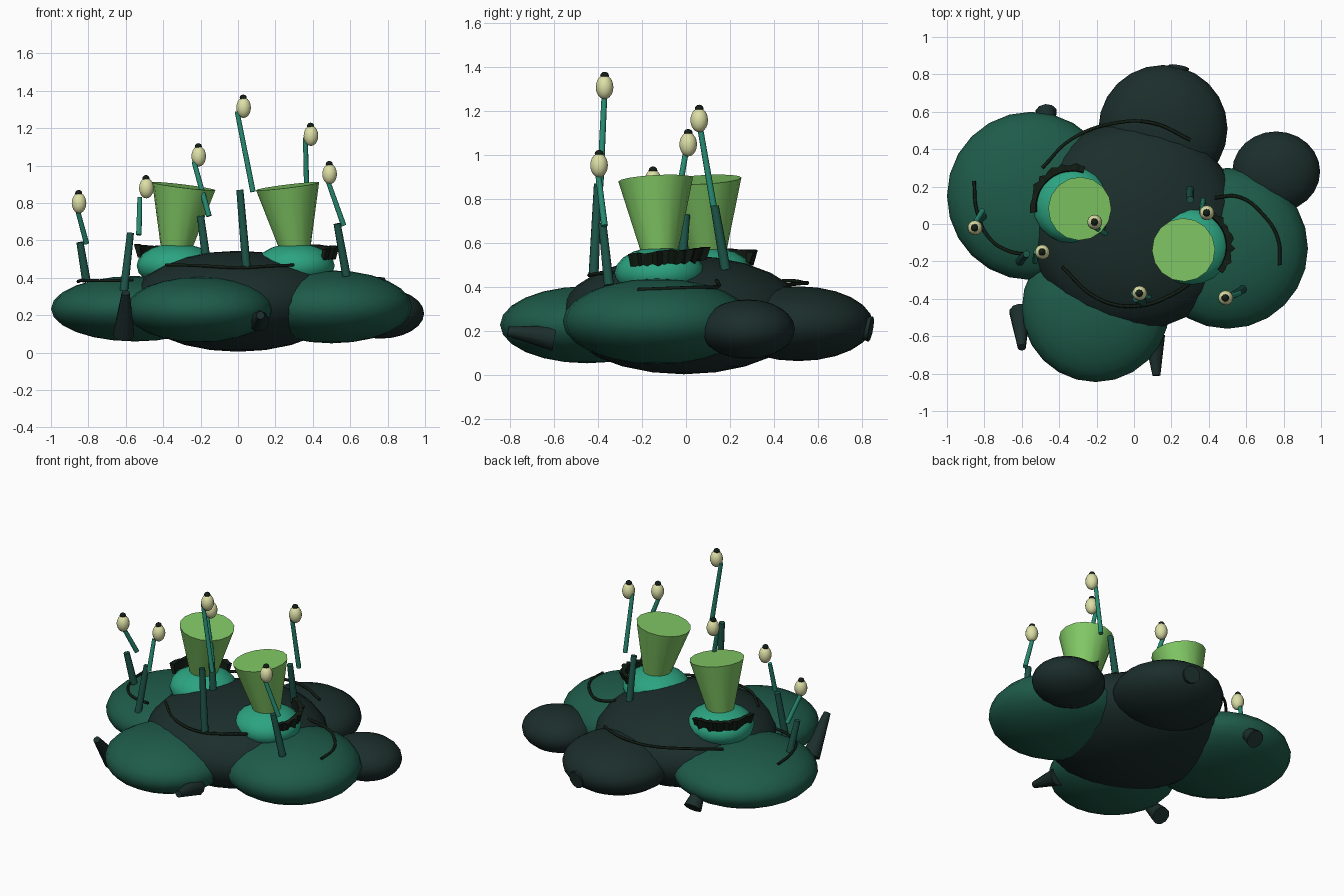
import bpy, bmesh, math, random
from mathutils import Vector

if "Cube" in bpy.data.objects:
    bpy.data.objects.remove(bpy.data.objects["Cube"])

random.seed(4)


def mat(name, rgb):
    m = bpy.data.materials.new(name)
    m.diffuse_color = (*rgb, 1)
    m.use_nodes = True
    m.node_tree.nodes["Principled BSDF"].inputs["Base Color"].default_value = m.diffuse_color
    return m


DARK = mat("dark_slime", (0.011, 0.027, 0.024))
GREEN = mat("green_slime", (0.013, 0.105, 0.066))
TEAL = mat("teal_dome", (0.025, 0.37, 0.22))
STALK_LOW = mat("stalk_lower", (0.012, 0.09, 0.065))
STALK_UP = mat("stalk_upper", (0.02, 0.26, 0.17))
CUP = mat("cup_green", (0.22, 0.58, 0.13))
EYE = mat("eye_cream", (0.72, 0.74, 0.38))
BLACK = mat("black", (0.006, 0.012, 0.007))


def finish(ob, name, m, angle=40):
    ob.name = name
    ob.data.materials.append(m)
    bpy.ops.object.shade_smooth_by_angle(angle=math.radians(angle))
    return ob


def ellipsoid(name, c, r, m, seg=24, rings=12):
    bpy.ops.mesh.primitive_uv_sphere_add(segments=seg, ring_count=rings, location=c)
    ob = bpy.context.object
    ob.scale = r
    bpy.ops.object.transform_apply(location=False, rotation=False, scale=True)
    return finish(ob, name, m, 60)


def rod(name, a, b, r1, r2, m, sides=12):
    a, b = Vector(a), Vector(b)
    d = b - a
    bpy.ops.mesh.primitive_cone_add(vertices=sides, radius1=r1, radius2=r2,
                                    depth=d.length, location=(a + b) / 2)
    ob = bpy.context.object
    ob.rotation_euler = d.to_track_quat('Z', 'Y').to_euler()
    return finish(ob, name, m)


def vein(name, pts):
    cu = bpy.data.curves.new(name, 'CURVE')
    cu.dimensions = '3D'
    cu.bevel_depth = 0.009
    cu.bevel_resolution = 1
    cu.resolution_u = 6
    cu.use_fill_caps = True
    sp = cu.splines.new('BEZIER')
    sp.bezier_points.add(len(pts) - 1)
    for bp, p in zip(sp.bezier_points, pts):
        bp.co = p
        bp.handle_left_type = bp.handle_right_type = 'AUTO'
    ob = bpy.data.objects.new(name, cu)
    bpy.context.collection.objects.link(ob)
    cu.materials.append(BLACK)


def jagged_band(name, c, a0, a1, z0, z1):
    # ragged ridge wrapped around the outside of a dome
    bm = bmesh.new()
    n, prev = 18, None
    for i in range(n + 1):
        t = i / n
        a = math.radians(a0 + (a1 - a0) * t)
        zm = z0 + (z1 - z0) * t
        lo = zm - 0.025 - random.uniform(0, 0.02)
        hi = zm + 0.02 + random.uniform(0, 0.01)
        ro = 0.228 + random.uniform(-0.01, 0.015)
        ring = [bm.verts.new((c[0] + r * math.cos(a), c[1] + r * math.sin(a), z))
                for r, z in ((0.19, lo), (ro - 0.02, lo), (ro, hi), (0.195, hi))]
        if prev:
            for k in range(4):
                bm.faces.new((prev[k], prev[(k + 1) % 4], ring[(k + 1) % 4], ring[k]))
        else:
            bm.faces.new(ring)
        prev = ring
    bm.faces.new(prev[::-1])
    bmesh.ops.recalc_face_normals(bm, faces=bm.faces)
    me = bpy.data.meshes.new(name)
    bm.to_mesh(me)
    bm.free()
    me.materials.append(BLACK)
    bpy.context.collection.objects.link(bpy.data.objects.new(name, me))


# Main body and surrounding lobes
ellipsoid("body", (0, -0.01, 0.275), (0.57, 0.56, 0.27), DARK)
ellipsoid("left_lobe", (-0.55, 0.15, 0.235), (0.45, 0.45, 0.175), GREEN)
ellipsoid("front_lobe", (-0.205, -0.45, 0.23), (0.395, 0.395, 0.175), GREEN)
ellipsoid("right_lobe", (0.50, -0.13, 0.245), (0.43, 0.43, 0.195), GREEN)
ellipsoid("back_lobe", (0.155, 0.51, 0.235), (0.345, 0.34, 0.17), DARK)
ellipsoid("small_lobe", (0.76, 0.28, 0.21), (0.235, 0.215, 0.135), DARK)

# Short flared feet below the lobes: wide end, narrow end
feet = [((-0.61, -0.47, 0.10), (-0.60, -0.66, 0.32)),
        ((0.11, -0.60, 0.17), (0.12, -0.81, 0.20)),
        ((-0.47, 0.60, 0.12), (-0.46, 0.46, 0.26)),
        ((0.24, 0.84, 0.21), (0.20, 0.62, 0.25)),
        ((0.66, 0.27, 0.10), (0.70, 0.24, 0.24))]
for i, (a, b) in enumerate(feet):
    rod(f"foot_{i}", a, b, 0.058, 0.022, DARK, 10)

# Domes, ragged ridges and cups
for side, c, lean in (("left", (-0.33, 0.10), 1), ("right", (0.305, -0.12), -1)):
    ellipsoid(f"{side}_dome", (*c, 0.465), (0.212, 0.205, 0.12), TEAL, 20, 10)
    rod(f"{side}_cup", (c[0], c[1], 0.565), (c[0] + lean * 0.04, c[1] - 0.018, 0.89),
        0.085, 0.17, CUP, 16)
jagged_band("left_ridge", (-0.33, 0.09), 72, 188, 0.54, 0.555)
jagged_band("right_ridge", (0.30, -0.12), -40, 72, 0.525, 0.56)

# Eye stalks: lower bottom, lower top, upper bottom, upper top, eye centre
stalks = [
    ((-0.81, 0.04, 0.38), (-0.845, 0.01, 0.59), (-0.81, 0.07, 0.585), (-0.86, -0.01, 0.77), (-0.85, -0.02, 0.80)),
    ((-0.61, -0.20, 0.33), (-0.575, -0.16, 0.64), (-0.53, -0.20, 0.63), (-0.525, -0.15, 0.83), (-0.49, -0.15, 0.88)),
    ((-0.17, -0.02, 0.50), (-0.20, 0.0, 0.73), (-0.155, -0.05, 0.73), (-0.235, 0.0, 1.02), (-0.21, 0.01, 1.05)),
    ((0.045, -0.42, 0.46), (0.01, -0.40, 0.87), (0.08, -0.39, 0.86), (-0.005, -0.37, 1.29), (0.03, -0.37, 1.31)),
    ((0.30, 0.18, 0.48), (0.30, 0.13, 0.77), (0.37, 0.125, 0.77), (0.36, 0.06, 1.15), (0.39, 0.06, 1.16)),
    ((0.58, -0.35, 0.41), (0.53, -0.38, 0.69), (0.565, -0.37, 0.68), (0.48, -0.40, 0.92), (0.49, -0.395, 0.955)),
]
for i, (a, b, c, d, e) in enumerate(stalks):
    rod(f"stalk_lower_{i}", a, b, 0.023, 0.019, STALK_LOW, 10)
    rod(f"stalk_upper_{i}", c, d, 0.015, 0.013, STALK_UP, 10)
    ellipsoid(f"eye_{i}", e, (0.04, 0.04, 0.055), EYE, 14, 10)
    ellipsoid(f"pupil_{i}", (e[0] - 0.002, e[1], e[2] + 0.052), (0.02, 0.02, 0.018), BLACK, 10, 6)

# Raised veins on the surface
vein("back_vein", [(-0.49, 0.30, 0.41), (-0.34, 0.45, 0.43), (-0.1, 0.54, 0.42),
                   (0.1, 0.54, 0.42), (0.30, 0.45, 0.41)])
vein("front_vein", [(-0.385, -0.23, 0.47), (-0.2, -0.395, 0.465), (0, -0.44, 0.455),
                    (0.2, -0.38, 0.465), (0.38, -0.25, 0.47)])
vein("left_vein", [(-0.855, 0.23, 0.38), (-0.84, 0.07, 0.385), (-0.77, -0.08, 0.385),
                   (-0.67, -0.145, 0.385), (-0.56, -0.165, 0.39)])
vein("right_vein", [(0.43, 0.14, 0.43), (0.56, 0.145, 0.405), (0.69, 0.05, 0.40),
                    (0.77, -0.08, 0.395), (0.78, -0.22, 0.39)])
